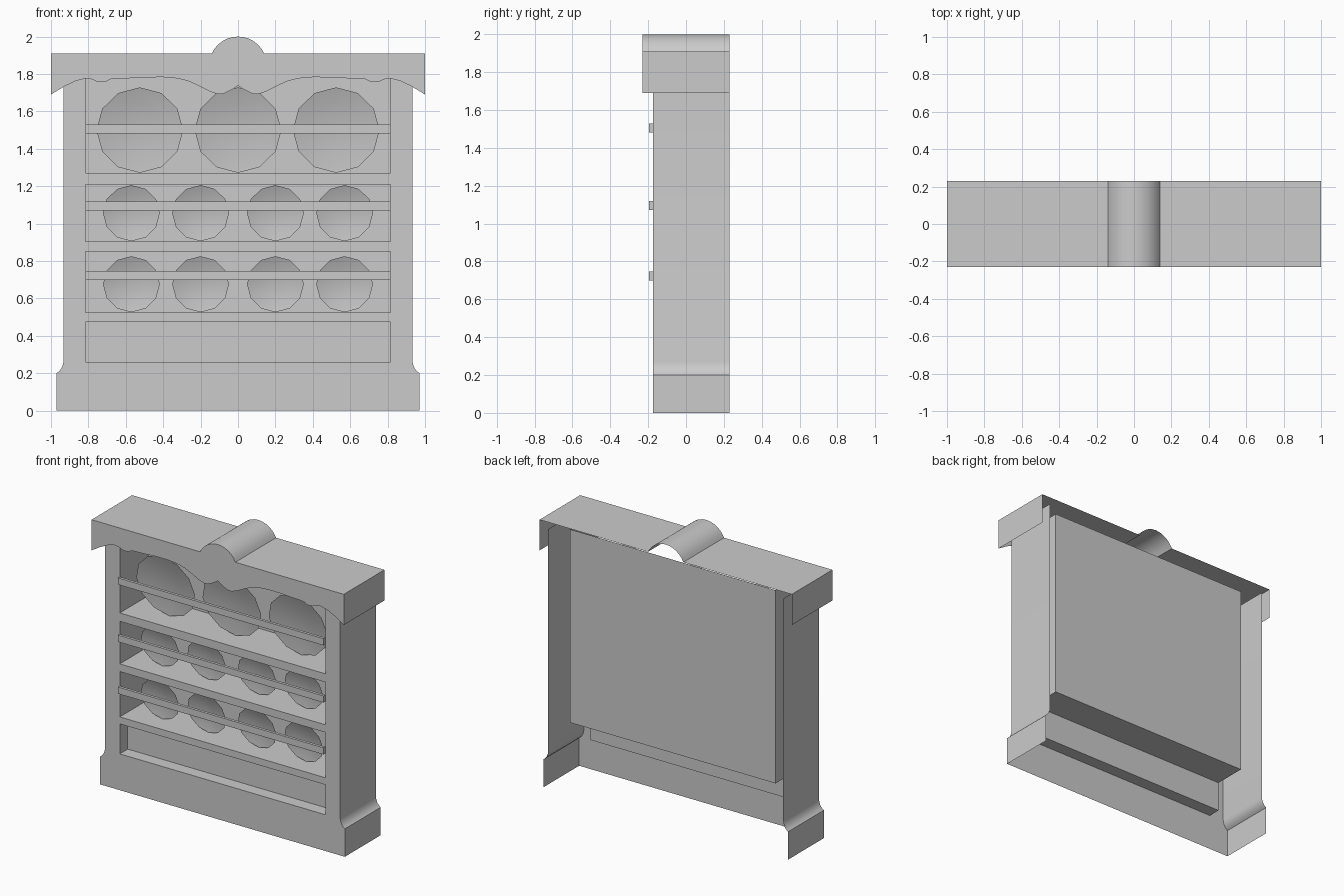
import bpy, math
from mathutils import Vector, Matrix

if "Cube" in bpy.data.objects:
    bpy.data.objects.remove(bpy.data.objects["Cube"])

FRONT, BACK, PANEL, NICHE = -0.175, 0.23, 0.15, -0.085
TOP, W = 1.86, 0.815


def make(name, verts, faces, smooth=False):
    me = bpy.data.meshes.new(name)
    me.from_pydata([tuple(v) for v in verts], [], faces)
    me.update()
    ob = bpy.data.objects.new(name, me)
    bpy.context.collection.objects.link(ob)
    if smooth:
        bpy.ops.object.select_all(action='DESELECT')
        ob.select_set(True)
        bpy.context.view_layer.objects.active = ob
        bpy.ops.object.shade_smooth_by_angle(angle=math.radians(32))
    return ob


def plate_face(name, pts, y):
    """Flat sheet facing the front from an (x, z) outline."""
    return make(name, [(x, y, z) for x, z in pts], [list(range(len(pts)))])


def strip(name, pts, y0, y1, smooth=False):
    """Open (x, z) profile swept from y0 to y1."""
    n = len(pts)
    verts = [(x, y0, z) for x, z in pts] + [(x, y1, z) for x, z in pts]
    return make(name, verts, [(i, i + 1, n + i + 1, n + i) for i in range(n - 1)], smooth)


def rect(x0, x1, z0, z1):
    return [(x0, z0), (x1, z0), (x1, z1), (x0, z1)]


def box(name, x0, x1, y0, y1, z0, z1):
    v = [(x, y, z) for x in (x0, x1) for y in (y0, y1) for z in (z0, z1)]
    f = [(0, 1, 3, 2), (4, 6, 7, 5), (0, 4, 5, 1), (2, 3, 7, 6), (0, 2, 6, 4), (1, 5, 7, 3)]
    return make(name, v, f)


# Side walls with flared foot, and the front posts
side = [(0.97, 0), (0.97, 0.2), (0.957, 0.21), (0.943, 0.228), (0.935, 0.25), (0.932, 0.27), (0.932, TOP)]
post = side + [(W, TOP), (W, 0)]
for s, tag in ((1, "right"), (-1, "left")):
    pts = [(s * x, z) for x, z in side]
    strip("side_wall_" + tag, pts if s > 0 else pts[::-1], FRONT, BACK, True)
    pts = [(s * x, z) for x, z in post]
    plate_face("front_post_" + tag, pts if s > 0 else pts[::-1], FRONT)
    # inner wall of the shelf compartment
    strip("inner_wall_" + tag, [(s * W, 0.475), (s * W, TOP)], FRONT, PANEL)

# Base board, back panel and shelves
plate_face("base_board", rect(-W, W, 0, 0.26), FRONT)
plate_face("back_panel", rect(-W, W, 0.475, TOP), PANEL)
for z0, z1 in ((0.475, 0.525), (0.85, 0.905), (1.21, 1.27)):
    box("shelf", -W, W, FRONT, PANEL, z0, z1)

# Shallow niche under the lowest shelf
strip("niche_frame", [(-W, 0.475), (-W, 0.26), (W, 0.26), (W, 0.475)], FRONT, NICHE)
plate_face("niche_back", rect(-W, W, 0.26, 0.475), NICHE)

# Plate rails
for z in (1.505, 1.095, 0.723):
    box("plate_rail", -W, W, -0.195, FRONT, z - 0.024, z + 0.024)


# Twelve-sided dished plates leaning slightly forward
def plate(x, z, r, n=12):
    rot = Matrix.Rotation(math.radians(10), 3, 'X')
    verts = [Vector((0, 0.022, 0))]
    for k, d in ((0.6, 0.016), (1.0, 0.0)):
        for i in range(n):
            a = 2 * math.pi * i / n
            verts.append(Vector((k * r * math.sin(a), d, k * r * math.cos(a))))
    c = Vector((x, -0.07, z))
    faces = [(0, 1 + i, 1 + (i + 1) % n) for i in range(n)]
    faces += [(1 + i, 1 + n + i, 1 + n + (i + 1) % n, 1 + (i + 1) % n) for i in range(n)]
    faces = [f[::-1] for f in faces]
    make("plate", [rot @ v + c for v in verts], faces, True)


for x in (-0.525, 0, 0.525):
    plate(x, 1.5, 0.232)
for z in (1.056, 0.676):
    for x in (-0.57, -0.2, 0.2, 0.57):
        plate(x, z, 0.152)

# Cornice: scalloped front, ends, flat top with an arched crest
R, cz = 0.154, 1.846
a0 = math.asin((1.91 - cz) / R)
arch = []
for i in range(13):
    a = a0 + (math.pi - 2 * a0) * i / 12
    arch.append((R * math.cos(a), cz + R * math.sin(a)))
upper = [(1, 1.69), (1, 1.91)] + arch + [(-1, 1.91), (-1, 1.69)]
half = [(-0.93, 1.733), (-0.87, 1.762), (-0.82, 1.775), (-0.785, 1.773), (-0.75, 1.757),
        (-0.71, 1.757), (-0.68, 1.773), (-0.6, 1.776), (-0.5, 1.782), (-0.4, 1.783),
        (-0.32, 1.776), (-0.26, 1.76), (-0.2, 1.732), (-0.15, 1.706), (-0.11, 1.693),
        (-0.08, 1.694), (-0.055, 1.705), (-0.03, 1.718)]
lower = half + [(0, 1.738)] + [(-x, z) for x, z in half[::-1]]
plate_face("cornice_front", upper + lower, -0.23)
strip("cornice_top", upper, -0.23, BACK, True)
